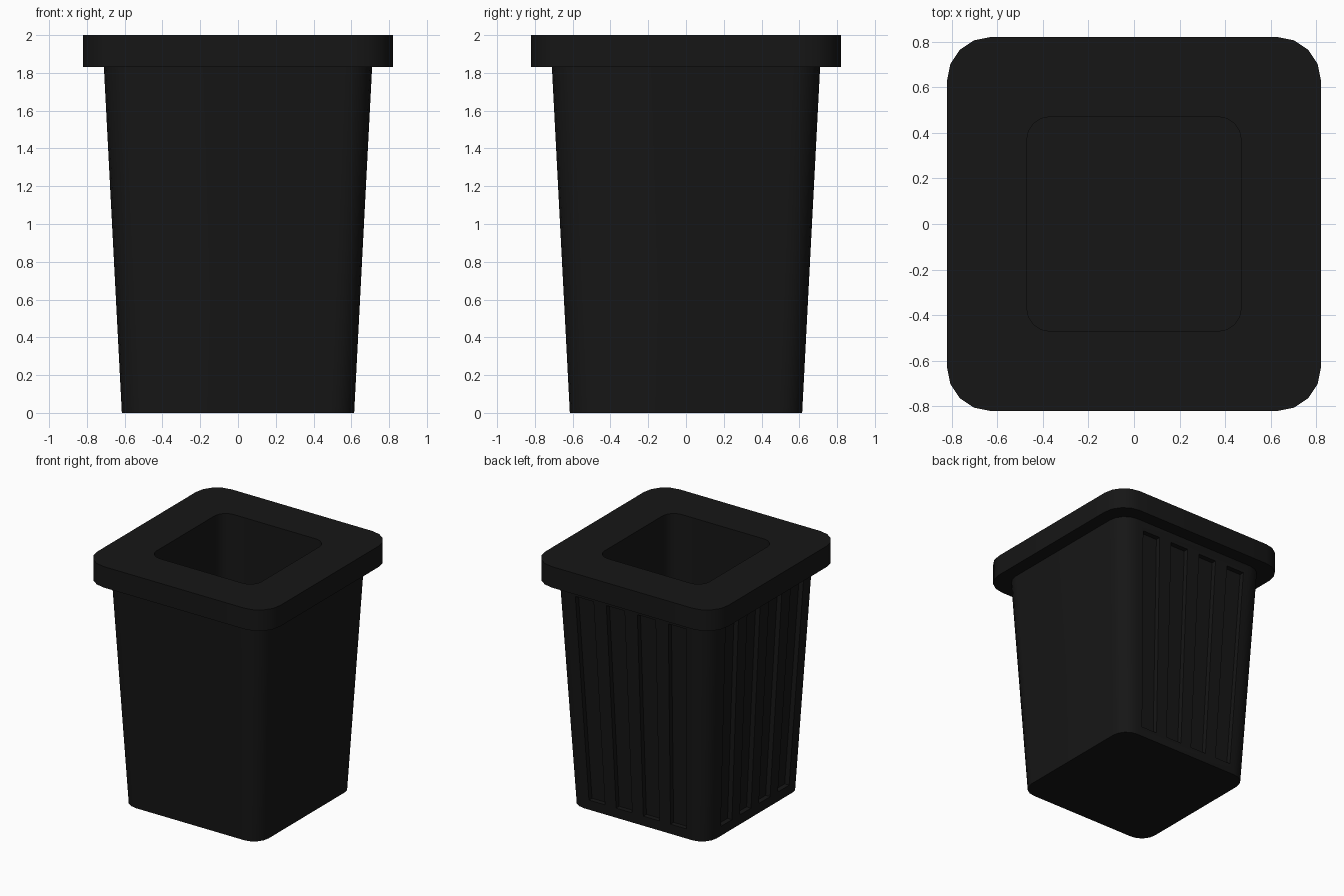
import bpy, bmesh, math

if "Cube" in bpy.data.objects:
    bpy.data.objects.remove(bpy.data.objects["Cube"])

HEIGHT, RIM_Z = 2.0, 1.83
BASE, TOP = 0.615, 0.71          # body half widths at floor and under the rim
SLOT_DEPTH, SLOT_W = 0.04, 0.165


def make_object(name, bm):
    bmesh.ops.recalc_face_normals(bm, faces=bm.faces)
    mesh = bpy.data.meshes.new(name)
    bm.to_mesh(mesh)
    bm.free()
    obj = bpy.data.objects.new(name, mesh)
    bpy.context.collection.objects.link(obj)
    return obj


def rounded_ring(bm, half, radius, z, steps=4):
    ring = []
    for q in range(4):
        mid = math.radians(45 + 90 * q)
        cx = math.copysign(half - radius, math.cos(mid))
        cy = math.copysign(half - radius, math.sin(mid))
        for i in range(steps + 1):
            a = math.radians(90 * (q + i / steps))
            ring.append(bm.verts.new((cx + radius * math.cos(a), cy + radius * math.sin(a), z)))
    return ring


def half_at(z):
    return BASE + (TOP - BASE) * z / RIM_Z


# Tapered bin with overhanging rim and straight inner cavity
bm = bmesh.new()
profile = [(BASE, 0.13, 0), (TOP, 0.15, RIM_Z), (0.82, 0.19, RIM_Z),
           (0.82, 0.19, HEIGHT), (0.47, 0.1, HEIGHT), (0.47, 0.1, 0.1)]
rings = [rounded_ring(bm, *p) for p in profile]
for a, b in zip(rings, rings[1:]):
    for i in range(len(a)):
        j = (i + 1) % len(a)
        bm.faces.new((a[i], a[j], b[j], b[i]))
bm.faces.new(rings[0])
bm.faces.new(rings[-1])
planter = make_object("planter_bin", bm)

# Cutters for the four sunken vertical panels on the back and left sides
bm = bmesh.new()
for side in range(2):
    for centre in (-0.42, -0.14, 0.14, 0.42):
        loops = []
        for z in (0.08, 1.75):
            f, s = half_at(z), half_at(z) / TOP
            x0, x1 = (centre - SLOT_W / 2) * s, (centre + SLOT_W / 2) * s
            pts = [(x0, f - SLOT_DEPTH), (x1, f - SLOT_DEPTH), (x1, f + 0.06), (x0, f + 0.06)]
            loops.append([bm.verts.new((-y, x, z) if side else (x, y, z)) for x, y in pts])
        lo, hi = loops
        bm.faces.new(lo)
        bm.faces.new(hi)
        for i in range(4):
            j = (i + 1) % 4
            bm.faces.new((lo[i], lo[j], hi[j], hi[i]))
cutter = make_object("panel_cutter", bm)
cutter.hide_render = True

cut = planter.modifiers.new("panels", 'BOOLEAN')
cut.operation = 'DIFFERENCE'
cut.solver = 'EXACT'
cut.object = cutter
bpy.context.view_layer.objects.active = planter
planter.select_set(True)
bpy.ops.object.modifier_apply(modifier=cut.name)
bpy.data.objects.remove(cutter)
bpy.ops.object.shade_smooth_by_angle(angle=math.radians(35))

# Black plastic
mat = bpy.data.materials.new("black_plastic")
mat.diffuse_color = (0.008, 0.008, 0.008, 1)
mat.use_nodes = True
mat.node_tree.nodes["Principled BSDF"].inputs["Base Color"].default_value = mat.diffuse_color
planter.data.materials.clear()
planter.data.materials.append(mat)
